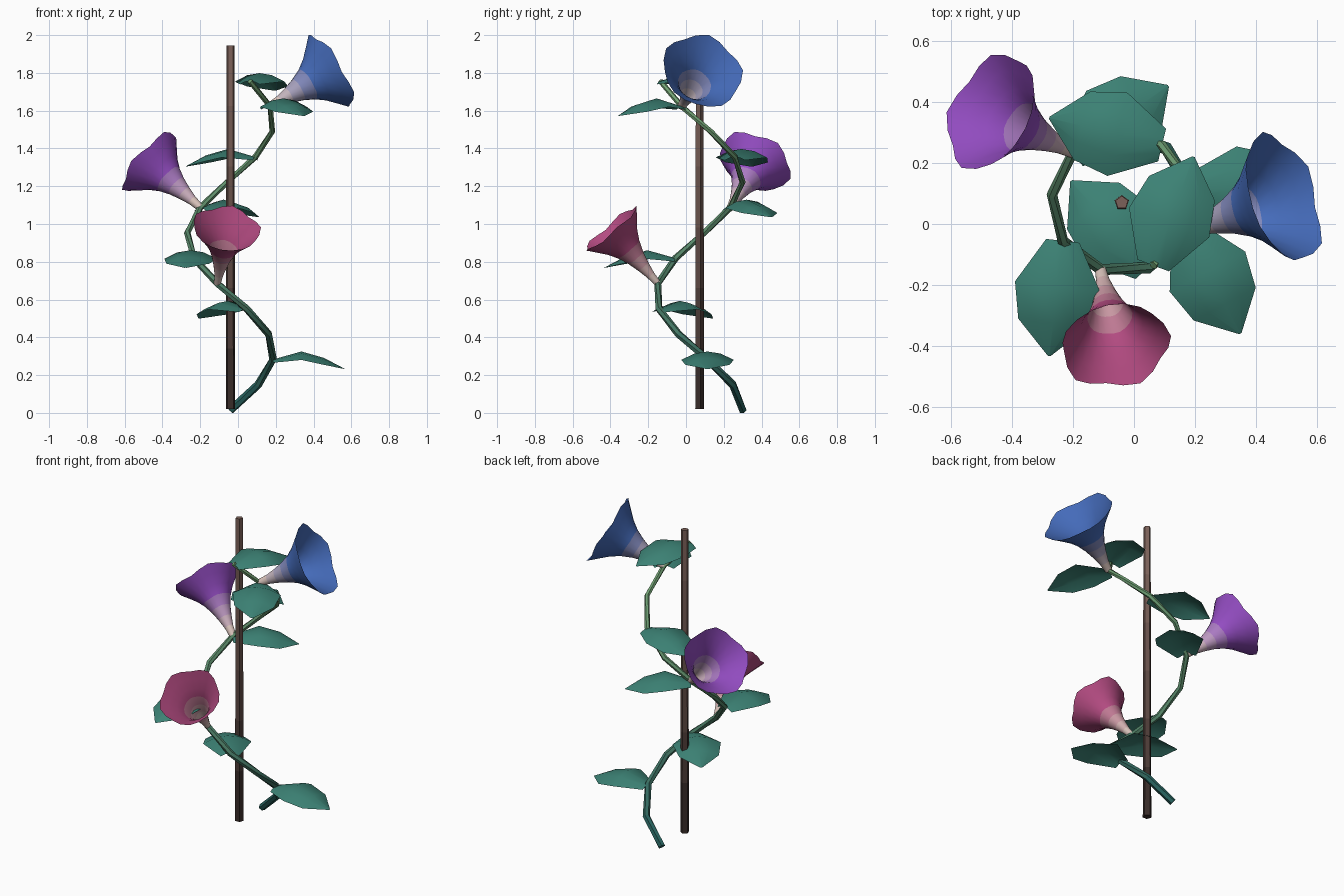
import bpy
from math import sin, cos, pi, radians
from mathutils import Vector

if "Cube" in bpy.data.objects:
    bpy.data.objects.remove(bpy.data.objects["Cube"])


def lerp(a, b, t):
    return [x + (y - x) * t for x, y in zip(a, b)]


def loft(name, rows, colors, closed=True, caps=False, smooth=40):
    """Skin a list of point rows; each band between rows takes its own colour."""
    n = len(rows[0])
    verts = [p for row in rows for p in row]
    faces, bands = [], []
    for r in range(len(rows) - 1):
        for c in range(n if closed else n - 1):
            d = (c + 1) % n
            faces.append((r * n + c, r * n + d, (r + 1) * n + d, (r + 1) * n + c))
            bands.append(min(r, len(colors) - 1))
    if caps:
        faces += [tuple(reversed(range(n))), tuple(range(len(verts) - n, len(verts)))]
        bands += [0, len(colors) - 1]
    mesh = bpy.data.meshes.new(name)
    mesh.from_pydata(verts, [], faces)
    for i, col in enumerate(colors):
        m = bpy.data.materials.new(f"{name}_color_{i}")
        m.diffuse_color = (*col, 1)
        m.use_nodes = True
        m.node_tree.nodes["Principled BSDF"].inputs["Base Color"].default_value = m.diffuse_color
        mesh.materials.append(m)
    mesh.polygons.foreach_set("material_index", bands)
    obj = bpy.data.objects.new(name, mesh)
    bpy.context.collection.objects.link(obj)
    bpy.context.view_layer.objects.active = obj
    obj.select_set(True)
    bpy.ops.object.shade_smooth_by_angle(angle=radians(smooth))
    obj.select_set(False)
    return obj


def ring(center, axis, radius, n):
    axis = axis.normalized()
    side = axis.cross(Vector((0, 0, 1)))
    side = side.normalized() if side.length > 1e-4 else Vector((0, 1, 0))
    up = side.cross(axis)
    return [center + radius * (side * cos(2 * pi * k / n) + up * sin(2 * pi * k / n))
            for k in range(n)]


# Support pole
CX, CY = -0.04, 0.07
pole_rows = [ring(Vector((CX, CY, 0.02 + 1.925 * i / 6)), Vector((0, 0, 1)), 0.026 - 0.0007 * i, 5)
             for i in range(7)]
loft("pole", pole_rows, [lerp((.04, .025, .022), (.2, .12, .1), i / 5) for i in range(6)],
     caps=True, smooth=30)

# Climbing vine
node = []
for i in range(14):
    a = radians(90 - 39.5 * i)
    node.append(Vector((CX + 0.23 * cos(a), CY + 0.23 * sin(a), 0.015 + 0.134 * i)))
vine_rows = [ring(p, node[min(i + 1, 13)] - node[max(i - 1, 0)], 0.022 - 0.0006 * i, 6)
             for i, p in enumerate(node)]
loft("vine", vine_rows, [lerp((.02, .12, .11), (.17, .36, .17), i / 12) for i in range(13)],
     caps=True)

# Leaves: (distance along, half width, midrib height), arched across
LEAF = [(0, .055, 0), (.15, .14, .042), (.27, .115, .008), (.38, .004, -.05)]
for k, i in enumerate((2, 4, 6, 8, 10, 12, 13)):
    a = radians(131.6 * k)
    u, v = Vector((cos(a), sin(a), 0)), Vector((-sin(a), cos(a), 0))
    rows = []
    for d, w, h in LEAF:
        rows.append([node[i] + u * d + v * (w * s) + Vector((0, 0, h - 0.32 * w * s * s))
                     for s in (-1, -.5, 0, .5, 1)])
    loft(f"leaf_{k + 1}", rows, [(.045, .22, .175)], closed=False)

# Trumpet flowers: (distance along axis, radius relative to the rim)
TRUMPET = [(0, .1), (.06, .13), (.12, .2), (.18, .29), (.24, .42), (.29, .58),
           (.34, .8), (.385, 1)]
FLOWERS = [("pink_flower", 5, -79, 49, .177, (.45, .07, .22)),
           ("purple_flower", 8, 154, 39, .198, (.30, .075, .55)),
           ("blue_flower", 12, 19, 29, .216, (.06, .15, .5))]
for name, i, azimuth, tilt, rim, col in FLOWERS:
    a, e = radians(azimuth), radians(tilt)
    axis = Vector((cos(a) * cos(e), sin(a) * cos(e), sin(e)))
    side = Vector((-sin(a), cos(a), 0))
    up = axis.cross(side)
    rows = []
    for d, r in TRUMPET:
        row = []
        for k in range(20):
            t = 2 * pi * k / 20
            lobe = cos(5 * t) * r ** 2      # five soft lobes fading to the throat
            rad = rim * r * (1 + 0.045 * lobe)
            row.append(node[i] + axis * (d + 0.008 * lobe) + (side * cos(t) + up * sin(t)) * rad)
        rows.append(row)
    loft(name, rows, [lerp((.7, .55, .5), col, min(1, j / 4)) for j in range(7)], smooth=60)
